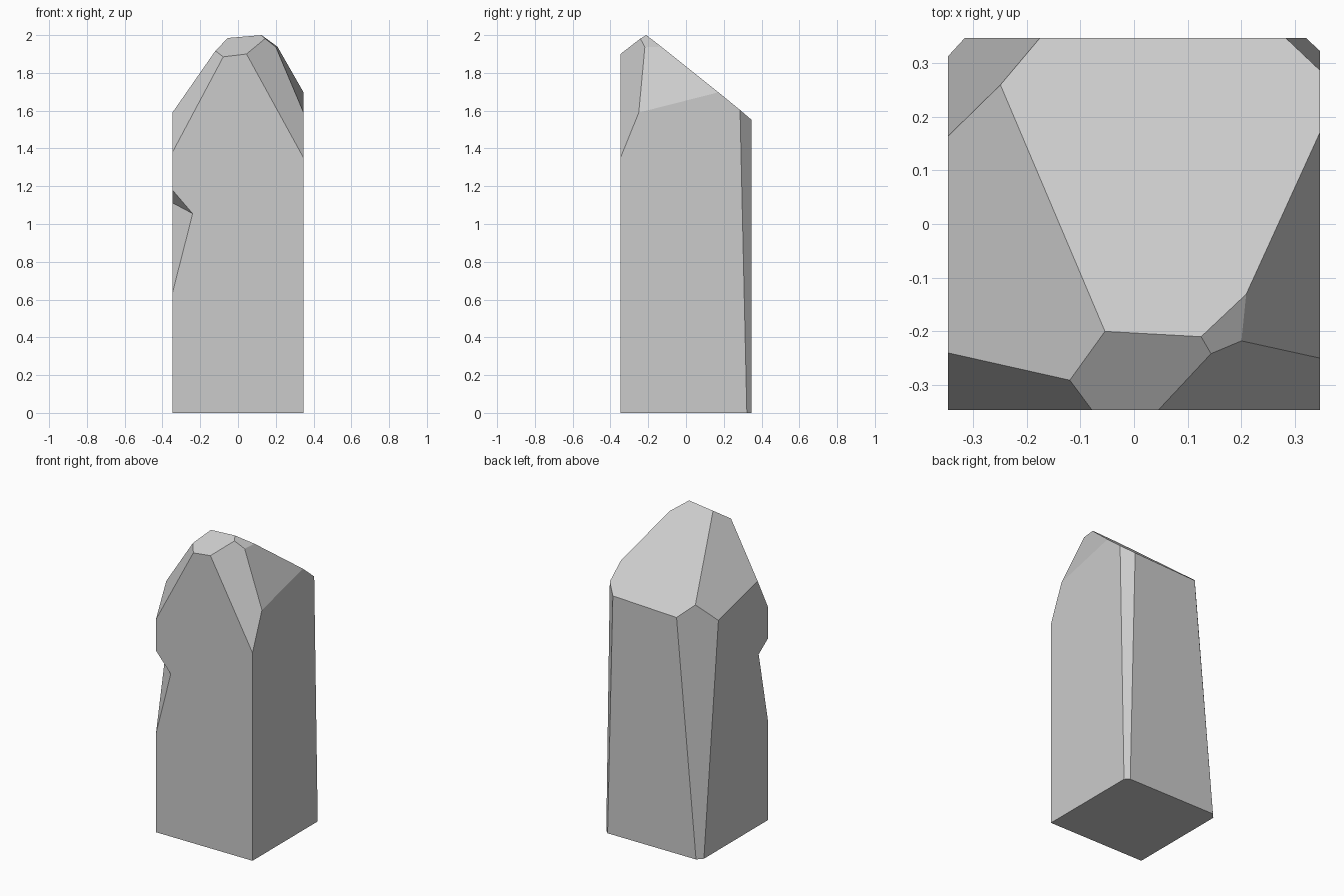
import bpy
import bmesh
from mathutils import Vector, Matrix

# Remove the default cube
cube = bpy.data.objects.get("Cube")
if cube:
    bpy.data.objects.remove(cube, do_unlink=True)

H = 0.347          # half width of the block
INSIDE = Vector((0, 0, 0.8))

# Stone material
stone = bpy.data.materials.new("stone_grey")
stone.use_nodes = True
grey = (0.6, 0.6, 0.6, 1)
stone.diffuse_color = grey
stone.node_tree.nodes["Principled BSDF"].inputs["Base Color"].default_value = grey


def make_object(name, bm):
    """Turn a bmesh into a flat-shaded object."""
    bmesh.ops.recalc_face_normals(bm, faces=bm.faces[:])
    mesh = bpy.data.meshes.new(name)
    bm.to_mesh(mesh)
    bm.free()
    mesh.materials.append(stone)
    obj = bpy.data.objects.new(name, mesh)
    bpy.context.collection.objects.link(obj)
    return obj


def chisel(bm, a, b, c):
    """Slice off everything outside the plane through three points."""
    a, b, c = Vector(a), Vector(b), Vector(c)
    normal = (b - a).cross(c - a).normalized()
    if normal.dot(INSIDE - a) > 0:
        normal.negate()
    cut = bmesh.ops.bisect_plane(bm, geom=bm.verts[:] + bm.edges[:] + bm.faces[:],
                                 dist=1e-5, plane_co=a, plane_no=normal, clear_outer=True)
    rim = [e for e in cut["geom_cut"] if isinstance(e, bmesh.types.BMEdge)]
    bmesh.ops.edgeloop_fill(bm, edges=rim)


# Upright square block
bm = bmesh.new()
bmesh.ops.create_cube(bm, size=1, matrix=Matrix.Translation((0, 0, 1.1))
                      @ Matrix.Diagonal((2 * H, 2 * H, 2.2, 1)))

# Long slope falling to the back
chisel(bm, (0.125, -0.21, 2.0), (H, 0.287, 1.603), (-0.175, H, 1.533))
# Slope on the -x side
chisel(bm, (-0.053, -0.195, 1.985), (-H, -0.24, 1.59), (-0.25, 0.26, 1.60))
# Front corner facet at -x
chisel(bm, (-H, -0.24, 1.59), (-H, -H, 1.38), (-0.078, -H, 1.885))
# Small front facet below the peak
chisel(bm, (-0.078, -H, 1.885), (0.045, -H, 1.90), (0.125, -0.21, 2.0))
# Front corner facet at +x
chisel(bm, (0.045, -H, 1.90), (H, -H, 1.35), (H, -0.25, 1.59))
# Slope on the +x side
chisel(bm, (0.2, -0.22, 1.937), (H, 0.175, 1.698), (H, -0.25, 1.59))
# Tiny facet beside the peak
chisel(bm, (0.125, -0.21, 2.0), (0.2, -0.22, 1.937), (0.21, -0.13, 1.938))
# Tapering bevels on the two back corners
chisel(bm, (-0.315, H, 0), (-H, 0.312, 0), (-0.175, H, 1.533))
chisel(bm, (0.32, H, 0), (H, 0.322, 0), (H, 0.286, 1.603))

pillar = make_object("stone_pillar", bm)

# Chip knocked out of the front edge at -x: a wedge grown about its inner crease
crease = [Vector((-0.24, -H, 1.055)), Vector((-H, -0.25, 1.112))]
tips = [Vector((-H, -H, 1.18)), Vector((-H, -H, 0.635))]
middle = (crease[0] + crease[1]) / 2
bm = bmesh.new()
for p in crease + tips:
    bm.verts.new(middle + (p - middle) * 2)
bmesh.ops.convex_hull(bm, input=bm.verts[:])
chip = make_object("chip_cutter", bm)
chip.hide_render = True

# Apply the cut and drop the helper
cut = pillar.modifiers.new("chip", "BOOLEAN")
cut.operation = "DIFFERENCE"
cut.solver = "EXACT"
cut.object = chip
bpy.context.view_layer.objects.active = pillar
pillar.select_set(True)
bpy.ops.object.modifier_apply(modifier=cut.name)
bpy.data.objects.remove(chip, do_unlink=True)
